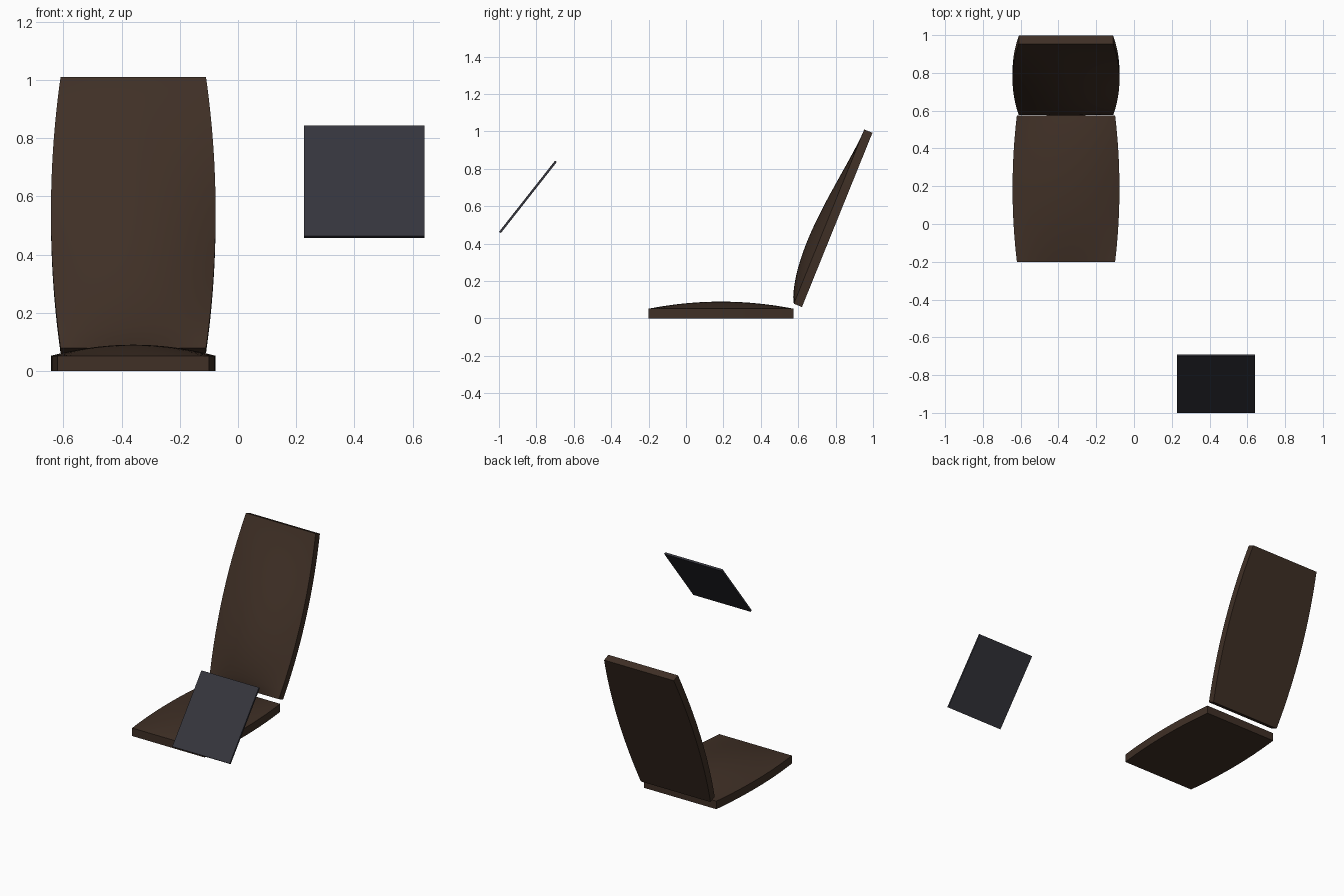
import bpy, bmesh, math
from mathutils import Matrix, Vector

if "Cube" in bpy.data.objects:
    bpy.data.objects.remove(bpy.data.objects["Cube"])


def material(name, rgb):
    m = bpy.data.materials.new(name)
    m.diffuse_color = (*rgb, 1)
    m.use_nodes = True
    m.node_tree.nodes["Principled BSDF"].inputs["Base Color"].default_value = m.diffuse_color
    return m


BROWN = material("brown leather", (0.05, 0.029, 0.019))
SLATE = material("dark slate", (0.036, 0.036, 0.046))


def finish(bm, name, mat, matrix):
    bmesh.ops.recalc_face_normals(bm, faces=bm.faces)
    bmesh.ops.transform(bm, matrix=matrix, verts=bm.verts)
    me = bpy.data.meshes.new(name)
    bm.to_mesh(me)
    bm.free()
    me.materials.append(mat)
    ob = bpy.data.objects.new(name, me)
    bpy.context.collection.objects.link(ob)
    bpy.ops.object.select_all(action='DESELECT')
    ob.select_set(True)
    bpy.context.view_layer.objects.active = ob
    bpy.ops.object.shade_smooth_by_angle(angle=math.radians(35))
    return ob


def cushion(name, length, end_half, mid_half, rim, bulge, a, b, matrix, nu=24, nv=32):
    """Flat-backed pad with bowed sides and a domed face; a and b place the dome's peak."""
    peak = a / (a + b)
    bm = bmesh.new()
    base, top = [], []
    for j in range(nv + 1):
        t = j / nv
        half = end_half + (mid_half - end_half) * 4 * t * (1 - t)
        rise = bulge * (t / peak) ** a * ((1 - t) / (1 - peak)) ** b
        us = [2 * i / nu - 1 for i in range(nu + 1)]
        base.append([bm.verts.new((u * half, t * length, 0)) for u in us])
        top.append([bm.verts.new((u * half, t * length, rim + rise * (1 - u * u))) for u in us])
    for g in (base, top):
        for j in range(nv):
            for i in range(nu):
                bm.faces.new((g[j][i], g[j][i + 1], g[j + 1][i + 1], g[j + 1][i]))

    # rim walls
    def wall(p, q):
        for k in range(len(p) - 1):
            bm.faces.new((p[k], p[k + 1], q[k + 1], q[k]))
    for e in (0, -1):
        wall(base[e], top[e])
        wall([r[e] for r in base], [r[e] for r in top])
    return finish(bm, name, BROWN, matrix)


CX = -0.36

# seat pad lying on the ground
cushion("seat", 0.775, 0.26, 0.283, 0.052, 0.038, 1, 1,
        Matrix.Translation((CX, -0.2, 0)))

# reclined backrest, thickest at the lumbar
lean = math.atan2(0.932, 0.377)
cushion("backrest", 1.005, 0.25, 0.283, 0.047, 0.059, 0.8, 1.6,
        Matrix.Translation((CX, 0.62, 0.061)) @ Matrix.Rotation(lean, 4, 'X'))

# thin tilted panel in front
bm = bmesh.new()
bmesh.ops.create_cube(bm, size=1)
bmesh.ops.scale(bm, vec=Vector((0.413, 0.484, 0.012)), verts=bm.verts)
finish(bm, "tilted_panel", SLATE,
       Matrix.Translation((0.434, -0.845, 0.65)) @ Matrix.Rotation(math.atan2(0.385, 0.303), 4, 'X'))
